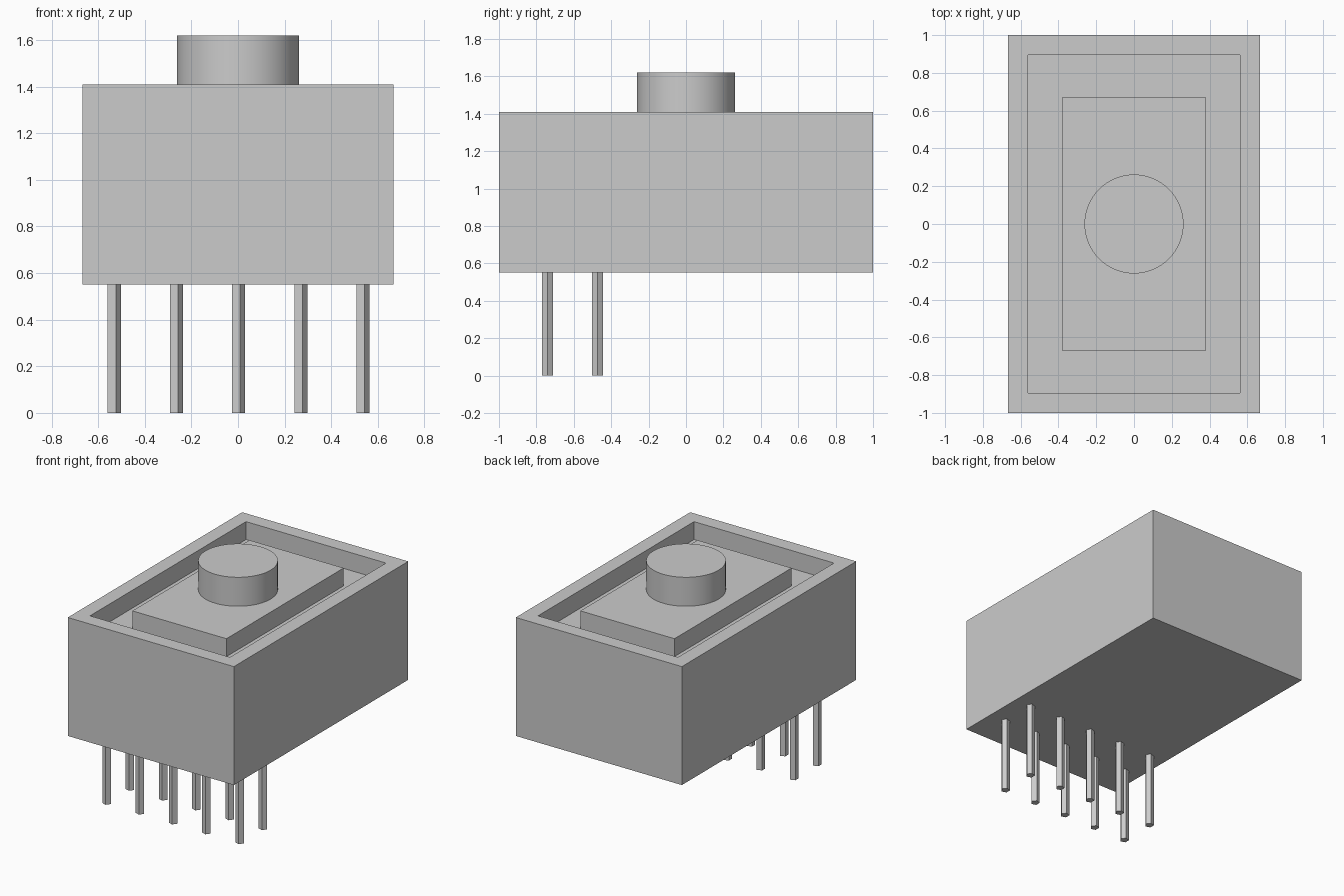
import bpy
import bmesh
import math
from mathutils import Matrix, Vector

default = bpy.data.objects.get("Cube")
if default:
    bpy.data.objects.remove(default, do_unlink=True)

BASE, RIM, TOP = 0.55, 1.41, 1.62
RECESS, WALL = 0.13, 0.105
PITCH = 0.267

grey = bpy.data.materials.new("plain grey")
grey.use_nodes = True
grey.diffuse_color = (0.6, 0.6, 0.6, 1)
grey.node_tree.nodes["Principled BSDF"].inputs["Base Color"].default_value = grey.diffuse_color


def finish(bm, name):
    bmesh.ops.recalc_face_normals(bm, faces=bm.faces)
    mesh = bpy.data.meshes.new(name)
    bm.to_mesh(mesh)
    bm.free()
    mesh.materials.append(grey)
    obj = bpy.data.objects.new(name, mesh)
    bpy.context.collection.objects.link(obj)
    return obj


def box_mesh(width, depth, low, high):
    bm = bmesh.new()
    place = Matrix.Translation((0, 0, (low + high) / 2))
    place = place @ Matrix.Diagonal((width, depth, high - low, 1))
    bmesh.ops.create_cube(bm, size=1, matrix=place)
    return bm


def prism(name, sides, radius, x, y, low, high):
    bm = bmesh.new()
    # Turn the first corner to +x
    place = Matrix.Translation((x, y, (low + high) / 2)) @ Matrix.Rotation(-math.pi / 2, 4, "Z")
    bmesh.ops.create_cone(bm, cap_ends=True, segments=sides, radius1=radius,
                          radius2=radius, depth=high - low)
    # Measure where a corner lies so every prism points the same way
    corner = bm.verts[:][0].co
    spin = Matrix.Rotation(-math.atan2(corner.y, corner.x), 4, "Z")
    bm.transform(Matrix.Translation(place.translation) @ spin)
    return finish(bm, name)


# Housing with a shallow tray sunk into the top
bm = box_mesh(1.334, 2.0, BASE, RIM)
lid = max(bm.faces, key=lambda f: f.calc_center_median().z)
bmesh.ops.inset_region(bm, faces=[lid], thickness=WALL, use_even_offset=True)
floor = bmesh.ops.extrude_discrete_faces(bm, faces=[lid])["faces"]
bmesh.ops.translate(bm, verts=floor[0].verts, vec=Vector((0, 0, -RECESS)))
finish(bm, "housing")

# Raised plate in the tray
finish(box_mesh(0.756, 1.344, RIM - RECESS, RIM), "raised_plate")

# Round button
button = prism("button", 64, 0.262, 0, 0, RIM, TOP)
bpy.context.view_layer.objects.active = button
button.select_set(True)
bpy.ops.object.shade_smooth_by_angle(angle=math.radians(30))

# Two rows of five-sided pins near the front
for row in range(2):
    for col in range(-2, 3):
        prism(f"pin_row_{row + 1}_{col + 3}", 5, 0.031,
              col * PITCH, -0.74 + row * PITCH, 0, BASE)
